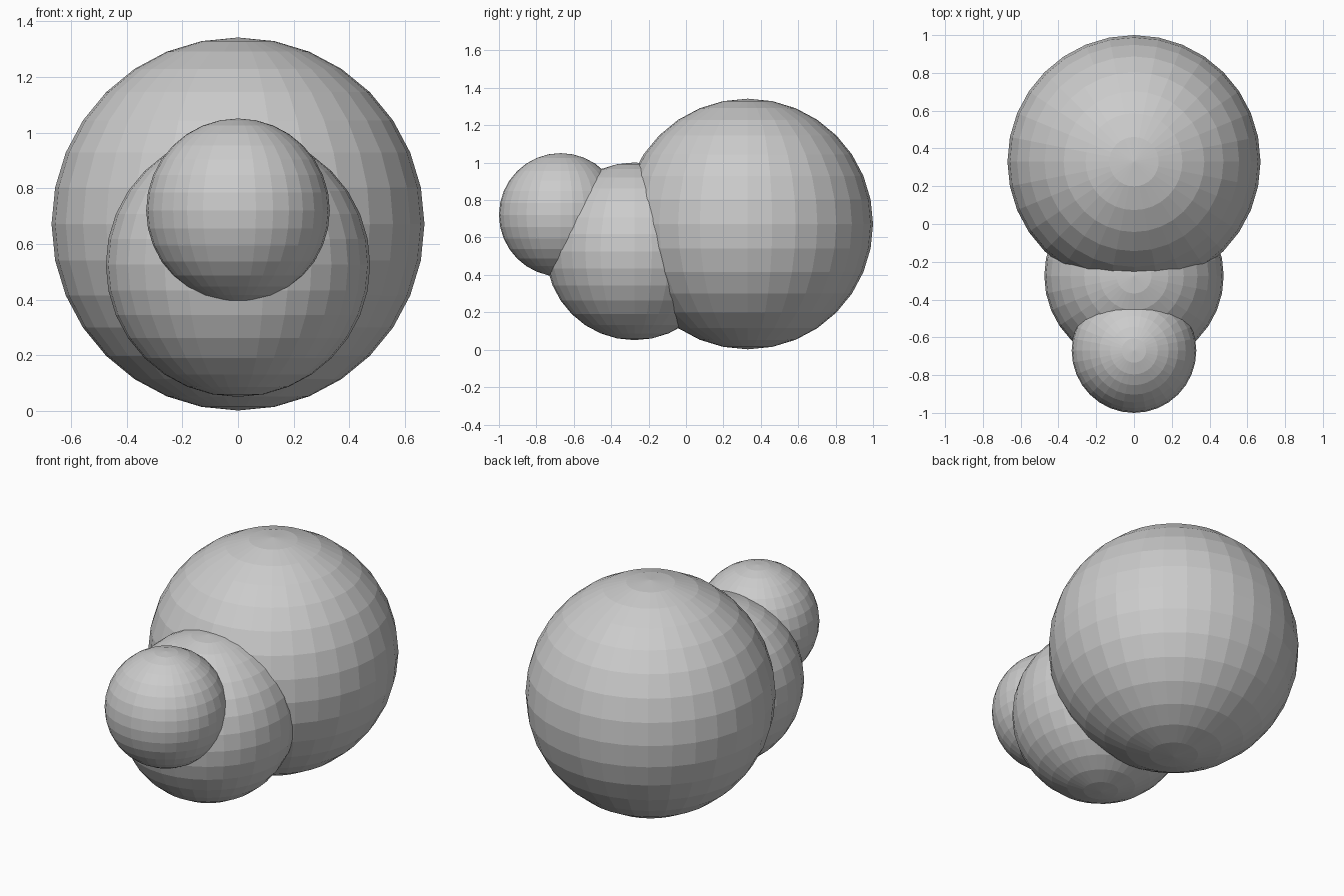
import bpy

if "Cube" in bpy.data.objects:
    bpy.data.objects.remove(bpy.data.objects["Cube"])


def ball(name, radius, y, z):
    bpy.ops.mesh.primitive_uv_sphere_add(segments=32, ring_count=16,
                                         radius=radius, location=(0, y, z))
    obj = bpy.context.object
    obj.name = name
    return obj


# Three overlapping flat-shaded balls, from back to front
ball("body_ball", 0.67, 0.33, 0.672)
ball("middle_ball", 0.475, -0.275, 0.526)
ball("front_ball", 0.33, -0.67, 0.721)
